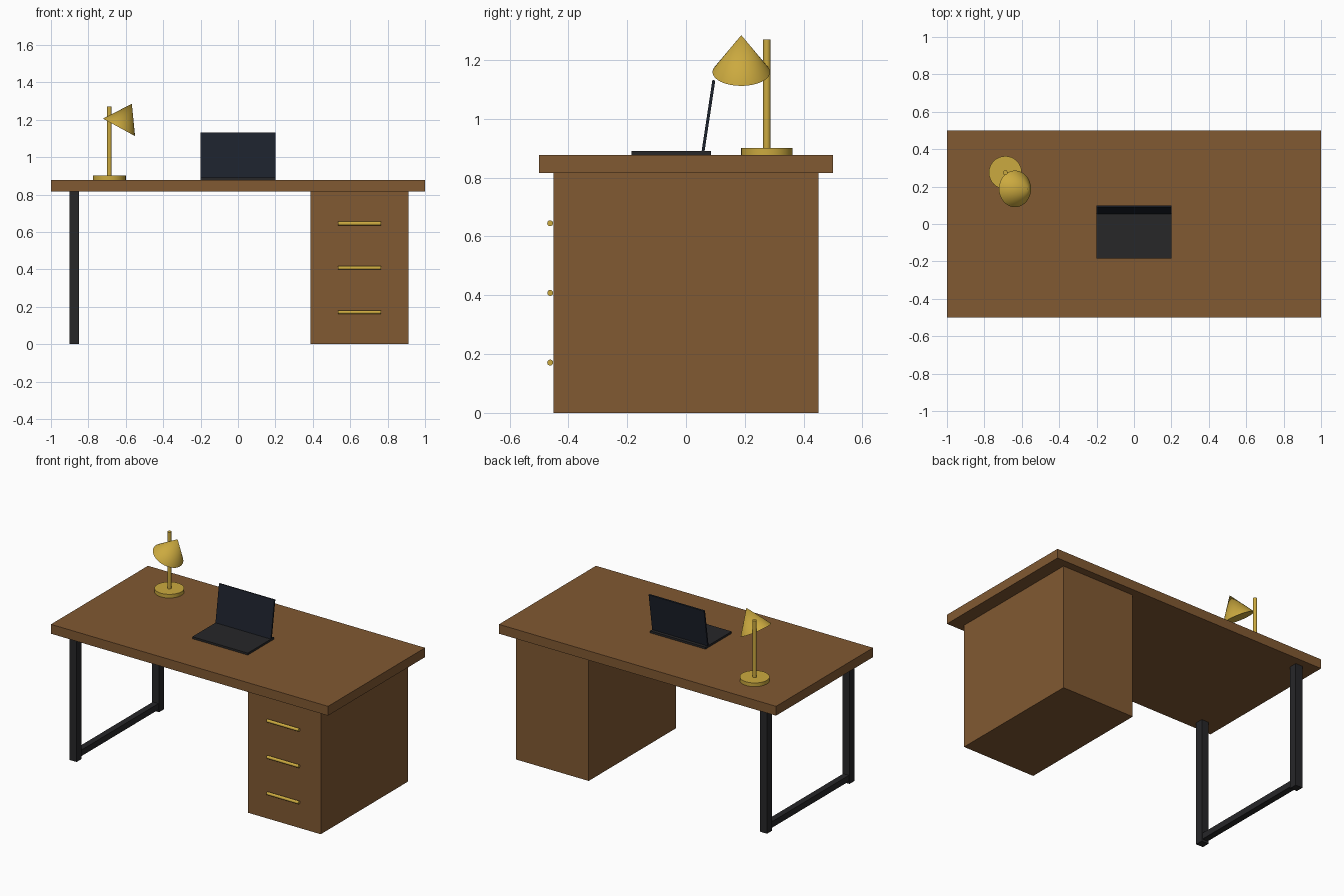
import bpy, math

if "Cube" in bpy.data.objects:
    bpy.data.objects.remove(bpy.data.objects["Cube"])


def material(name, rgb):
    m = bpy.data.materials.new(name)
    m.diffuse_color = (*rgb, 1)
    m.use_nodes = True
    m.node_tree.nodes["Principled BSDF"].inputs["Base Color"].default_value = m.diffuse_color
    return m


WOOD = material("wood", (0.22, 0.10, 0.032))
METAL = material("dark_metal", (0.02, 0.02, 0.022))
BRASS = material("brass", (0.60, 0.40, 0.05))
SCREEN = material("screen", (0.012, 0.016, 0.026))


def box(name, loc, size, mat, rot=(0, 0, 0)):
    bpy.ops.mesh.primitive_cube_add(size=1, location=loc, rotation=rot)
    o = bpy.context.object
    o.name = name
    o.scale = size
    bpy.ops.object.transform_apply(location=False, rotation=False, scale=True)
    o.data.materials.append(mat)
    return o


def cone(name, loc, r1, r2, depth, mat, rot=(0, 0, 0)):
    bpy.ops.mesh.primitive_cone_add(vertices=32, radius1=r1, radius2=r2,
                                    depth=depth, location=loc, rotation=rot)
    o = bpy.context.object
    o.name = name
    o.data.materials.append(mat)
    bpy.ops.object.shade_smooth_by_angle(angle=math.radians(30))
    return o


# Desk top and drawer cabinet
TOP = 0.877
UNDER = 0.816
box("desk_top", (0, 0, (TOP + UNDER) / 2), (2, 1, TOP - UNDER), WOOD)
box("drawer_cabinet", (0.65, 0, UNDER / 2), (0.525, 0.9, UNDER), WOOD)

# Drawer handles
for i, z in enumerate((0.171, 0.408, 0.645)):
    cone(f"drawer_handle_{i + 1}", (0.65, -0.462, z), 0.01, 0.01, 0.23, BRASS,
         (0, math.pi / 2, 0))

# Leg frame on the open side
for name, y in (("front_leg", -0.425), ("back_leg", 0.425)):
    box(name, (-0.875, y, UNDER / 2), (0.05, 0.05, UNDER), METAL)
box("leg_foot_bar", (-0.875, 0, 0.035), (0.04, 0.85, 0.04), METAL)

# Laptop
box("laptop_base", (0, -0.05, TOP + 0.0065), (0.4, 0.27, 0.013), METAL)
box("laptop_screen", (0, 0.076, 1.008), (0.4, 0.01, 0.25), SCREEN,
    (-0.15, 0, 0))

# Desk lamp with tilted shade
cone("lamp_base", (-0.688, 0.275, TOP + 0.012), 0.088, 0.088, 0.024, BRASS)
cone("lamp_pole", (-0.688, 0.275, (TOP + 1.27) / 2), 0.0125, 0.0125,
     1.27 - TOP, BRASS)
cone("lamp_shade", (-0.602, 0.188, 1.222), 0.098, 0, 0.143, BRASS,
     (0, 0.5, 0))
